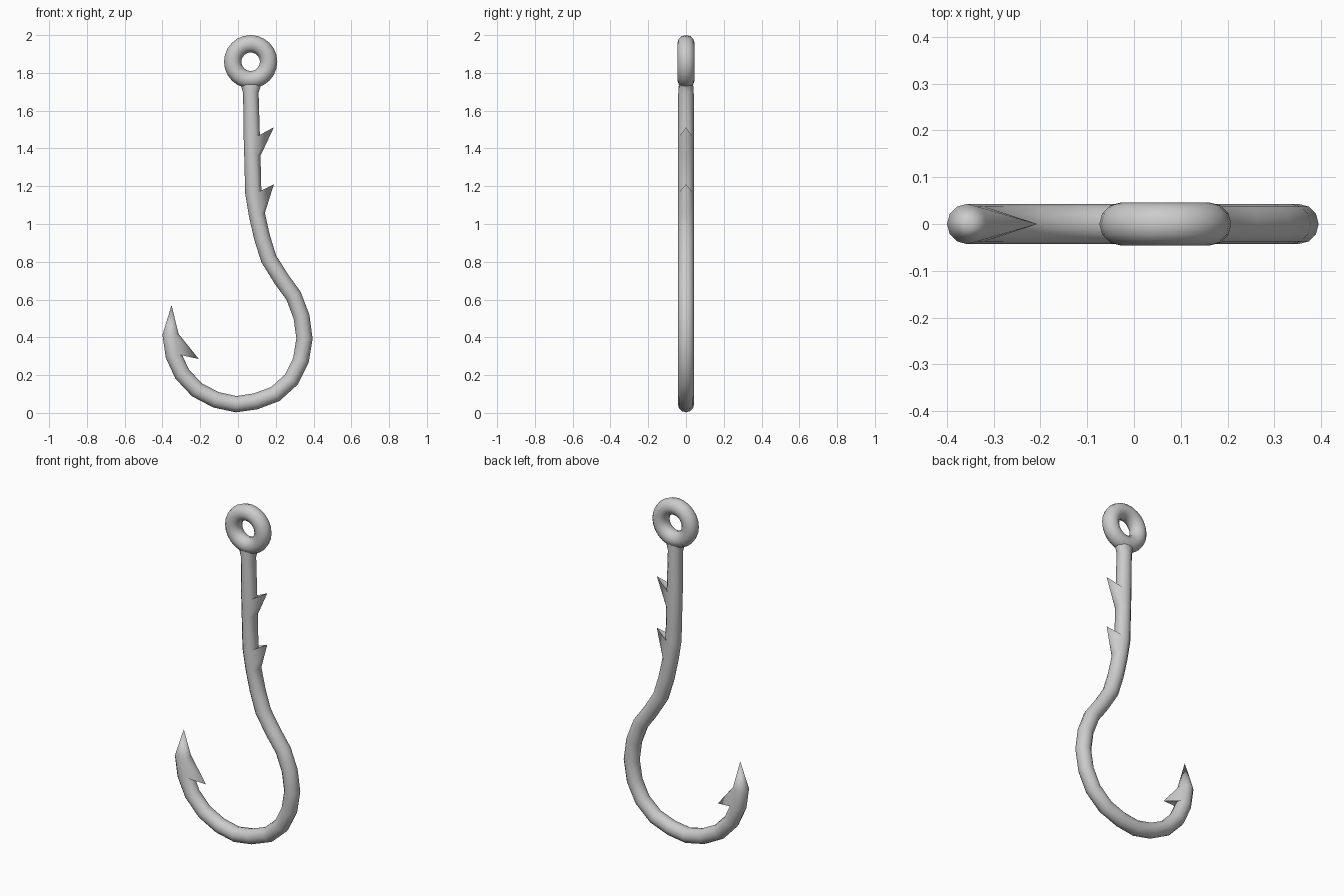
import bpy, bmesh, math
from mathutils import Vector

if "Cube" in bpy.data.objects:
    bpy.data.objects.remove(bpy.data.objects["Cube"])

SIDES = 12
R = 0.043

# Centre line in x/z, from the eye down the shank and round the bend
path = [(0.068, 1.765), (0.068, 1.735), (0.068, 1.695), (0.073, 1.46), (0.076, 1.36),
        (0.081, 1.165), (0.100, 1.05), (0.127, 0.93), (0.163, 0.815), (0.23, 0.708),
        (0.294, 0.62), (0.336, 0.51), (0.352, 0.394), (0.333, 0.278), (0.283, 0.177),
        (0.198, 0.10), (0.093, 0.061), (-0.01, 0.046), (-0.116, 0.069),
        (-0.217, 0.122), (-0.296, 0.206), (-0.341, 0.304), (-0.357, 0.415)]
point = (-0.352, 0.57)
flare = {0: (0.078, 0.036), 1: (0.054, 0.038), 2: (0.041, 0.041)}

bm = bmesh.new()
pts = [Vector((x, 0, z)) for x, z in path + [point]]
rings, quads = [], {}

# Hook wire
for i in range(len(path)):
    a = (pts[i] - pts[i - 1]).normalized() if i else Vector((0, 0, -1))
    b = (pts[i + 1] - pts[i]).normalized()
    t = (a + b).normalized()
    n = Vector((-t.z, 0, t.x))
    rx, ry = flare.get(i, (R, R))
    rings.append([bm.verts.new(pts[i] + n * rx * math.cos(k * math.tau / SIDES)
                               + Vector((0, ry * math.sin(k * math.tau / SIDES), 0)))
                  for k in range(SIDES)])
for i in range(len(rings) - 1):
    for k in range(SIDES):
        m = (k + 1) % SIDES
        quads[i, k] = bm.faces.new((rings[i][k], rings[i][m], rings[i + 1][m], rings[i + 1][k]))
bm.faces.new(rings[0])

# Sharp point
tip = bm.verts.new(pts[-1])
for k in range(SIDES):
    bm.faces.new((rings[-1][k], rings[-1][(k + 1) % SIDES], tip))


def barb(seg, middle, x, z):
    """Pull four wire faces out to one spike."""
    faces = [quads[seg, (middle + d) % SIDES] for d in (-2, -1, 0, 1)]
    rim = [e for e in {e for f in faces for e in f.edges}
           if sum(f in faces for f in e.link_faces) == 1]
    bmesh.ops.delete(bm, geom=faces, context='FACES')
    end = bm.verts.new((x, 0, z))
    for e in rim:
        bm.faces.new((*e.verts, end))


# Two shank barbs and the barb behind the point
barb(3, 0, 0.19, 1.512)
barb(5, 0, 0.19, 1.21)
barb(len(rings) - 2, SIDES // 2, -0.207, 0.285)

bmesh.ops.recalc_face_normals(bm, faces=bm.faces)
mesh = bpy.data.meshes.new("hook_wire")
bm.to_mesh(mesh)
bm.free()
wire = bpy.data.objects.new("hook_wire", mesh)
bpy.context.collection.objects.link(wire)

# Line eye
bpy.ops.mesh.primitive_torus_add(major_segments=24, minor_segments=12, major_radius=0.095,
                                 minor_radius=0.046, location=(0.067, 0, 1.859),
                                 rotation=(math.pi / 2, 0, 0))
eye = bpy.context.object
eye.name = "line_eye"

# Smooth shading with sharp barbs
bpy.ops.object.select_all(action='DESELECT')
for o in (wire, eye):
    o.select_set(True)
bpy.context.view_layer.objects.active = wire
bpy.ops.object.shade_smooth_by_angle(angle=math.radians(40))
